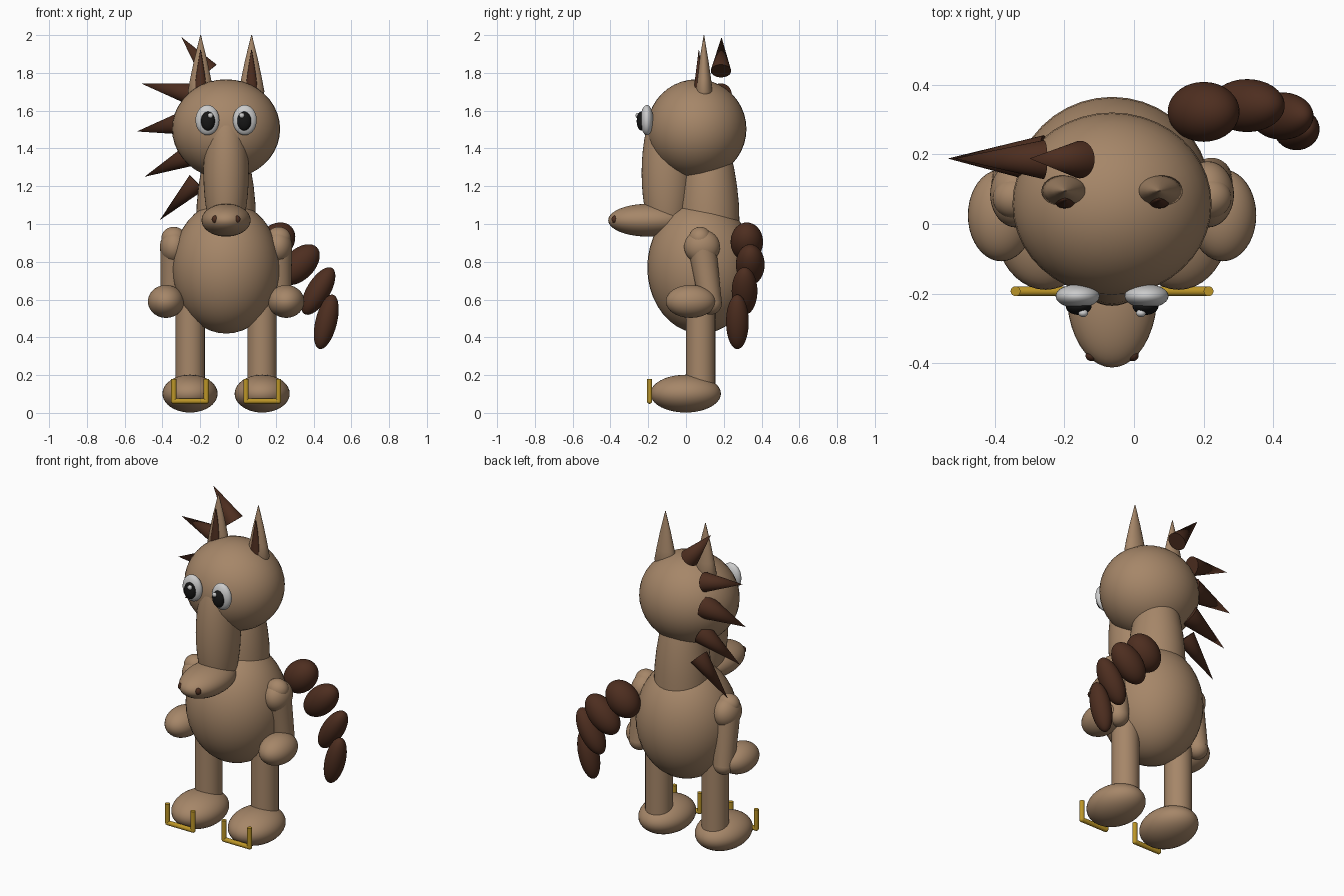
import bpy, math
from mathutils import Vector

if "Cube" in bpy.data.objects:
    bpy.data.objects.remove(bpy.data.objects["Cube"])

CX = -0.063  # symmetry plane of the figure (mane and tail shift the overall centre)


def material(name, rgb):
    m = bpy.data.materials.new(name)
    m.diffuse_color = (*rgb, 1)
    m.use_nodes = True
    m.node_tree.nodes["Principled BSDF"].inputs["Base Color"].default_value = m.diffuse_color
    return m


TAN = material("tan", (0.38, 0.24, 0.14))
DARK = material("dark_brown", (0.075, 0.027, 0.014))
GOLD = material("gold", (0.50, 0.30, 0.02))
WHITE = material("white", (0.75, 0.75, 0.75))
BLACK = material("black", (0.008, 0.008, 0.008))


def finish(name, mat):
    ob = bpy.context.object
    ob.name = name
    ob.data.materials.append(mat)
    bpy.ops.object.shade_smooth_by_angle(angle=math.radians(40))
    return ob


def ball(name, loc, radii, mat, tilt=0):
    bpy.ops.mesh.primitive_uv_sphere_add(segments=40, ring_count=20, radius=1, location=loc,
                                         rotation=(0, math.radians(tilt), 0))
    bpy.context.object.scale = radii
    return finish(name, mat)


def cone(name, a, b, r1, r2, mat, squash=1.0):
    """Cone or rod from a (radius r1) to b (radius r2)."""
    a, b = Vector(a), Vector(b)
    d = b - a
    bpy.ops.mesh.primitive_cone_add(vertices=32, radius1=r1, radius2=r2, depth=d.length,
                                    location=(a + b) / 2)
    ob = bpy.context.object
    ob.rotation_euler = d.to_track_quat('Z', 'Y').to_euler()
    ob.scale.y = squash
    return finish(name, mat)


def lathe(name, profile, loc, squash, mat, n=24):
    """Revolve (radius, height) points about z."""
    verts = [(r * math.cos(2 * math.pi * i / n), r * squash * math.sin(2 * math.pi * i / n), z)
             for r, z in profile for i in range(n)]
    faces = [(k * n + i, k * n + (i + 1) % n, (k + 1) * n + (i + 1) % n, (k + 1) * n + i)
             for k in range(len(profile) - 1) for i in range(n)]
    faces += [tuple(reversed(range(n))), tuple(range(len(verts) - n, len(verts)))]
    me = bpy.data.meshes.new(name)
    me.from_pydata(verts, [], faces)
    ob = bpy.data.objects.new(name, me)
    ob.location = loc
    bpy.context.collection.objects.link(ob)
    bpy.ops.object.select_all(action='DESELECT')
    ob.select_set(True)
    bpy.context.view_layer.objects.active = ob
    return finish(name, mat)


# Trunk, neck and head
ball("body", (CX, 0.08, 0.77), (0.285, 0.285, 0.35), TAN)
lathe("neck", [(0.158, 1.0), (0.156, 1.1), (0.146, 1.2), (0.13, 1.3), (0.10, 1.42)],
      (CX, 0.12, 0), 1.03, TAN, 40)
ball("head", (CX, 0.057, 1.503), (0.286, 0.263, 0.263), TAN)
ball("snout", (CX, -0.10, 1.27), (0.12, 0.135, 0.40), TAN)
ball("nose", (CX, -0.20, 1.02), (0.13, 0.212, 0.087), TAN)

# Mirrored parts
for side, s in (("left", -1), ("right", 1)):
    def at(dx, y, z):
        return (CX + s * dx, y, z)

    # face
    ball(f"nostril_{side}", at(0.058, -0.378, 1.025), (0.018, 0.016, 0.02), DARK)
    ball(f"eye_{side}", at(0.099, -0.207, 1.55), (0.063, 0.034, 0.08), WHITE)
    ball(f"pupil_{side}", at(0.096, -0.236, 1.545), (0.037, 0.025, 0.05), BLACK)
    ball(f"eye_glint_{side}", at(0.083, -0.256, 1.575), (0.014, 0.011, 0.014), WHITE)
    # ears
    lathe(f"ear_{side}", [(0.03, 1.655), (0.055, 1.67), (0.068, 1.70), (0.055, 1.77),
                          (0.034, 1.87), (0.002, 2.0)], at(0.135, 0.095, 0), 0.68, TAN)
    lathe(f"inner_ear_{side}", [(0.034, 1.68), (0.030, 1.75), (0.002, 1.92)],
          at(0.135, 0.068, 0), 0.75, DARK)
    # arms
    ball(f"shoulder_{side}", at(0.278, 0.075, 0.925), (0.065, 0.06, 0.06), TAN)
    ball(f"upper_arm_{side}", at(0.275, 0.085, 0.88), (0.075, 0.095, 0.09), TAN)
    cone(f"arm_{side}", at(0.275, 0.085, 0.88), at(0.285, 0.13, 0.58), 0.074, 0.06, TAN)
    ball(f"elbow_{side}", at(0.285, 0.13, 0.58), (0.06, 0.06, 0.06), TAN)
    ball(f"hand_{side}", at(0.318, 0.025, 0.59), (0.096, 0.132, 0.087), TAN)
    # legs and feet
    cone(f"leg_{side}", at(0.19, 0.078, 0.10), at(0.19, 0.078, 0.68), 0.077, 0.077, TAN)
    ball(f"foot_{side}", at(0.191, -0.002, 0.102), (0.146, 0.187, 0.1), TAN)
    # horseshoe made of three rods
    shoe = [at(0.105, -0.193, 0.18), at(0.105, -0.193, 0.062),
            at(0.277, -0.193, 0.062), at(0.277, -0.193, 0.18)]
    for i in range(3):
        cone(f"horseshoe_{side}_{i}", shoe[i], shoe[i + 1], 0.014, 0.014, GOLD)
    for i, p in enumerate(shoe[1:3]):
        ball(f"horseshoe_corner_{side}_{i}", p, (0.014, 0.014, 0.014), GOLD)

# Mane spikes on one side: base x, z, tip x, z, radius
spikes = [(-0.155, 1.81, -0.30, 1.99, 0.054), (-0.26, 1.69, -0.515, 1.745, 0.056),
          (-0.26, 1.54, -0.535, 1.49, 0.07), (-0.24, 1.37, -0.495, 1.25, 0.062),
          (-0.217, 1.22, -0.415, 1.02, 0.055)]
for i, (bx, bz, tx, tz, r) in enumerate(spikes):
    cone(f"mane_spike_{i}", (bx, 0.185, bz), (tx, 0.188, tz), r, 0, DARK)

# Tail of tilted overlapping lobes: centre, short, depth and long radii, tilt
lobes = [((0.20, 0.322, 0.905), 0.09, 0.086, 0.115, 45), ((0.325, 0.34, 0.785), 0.08, 0.076, 0.13, 45),
         ((0.425, 0.31, 0.645), 0.062, 0.068, 0.142, 31), ((0.467, 0.272, 0.482), 0.057, 0.06, 0.148, 14)]
for i, (c, rx, ry, rz, tilt) in enumerate(lobes):
    ball(f"tail_lobe_{i}", c, (rx, ry, rz), DARK, tilt)
